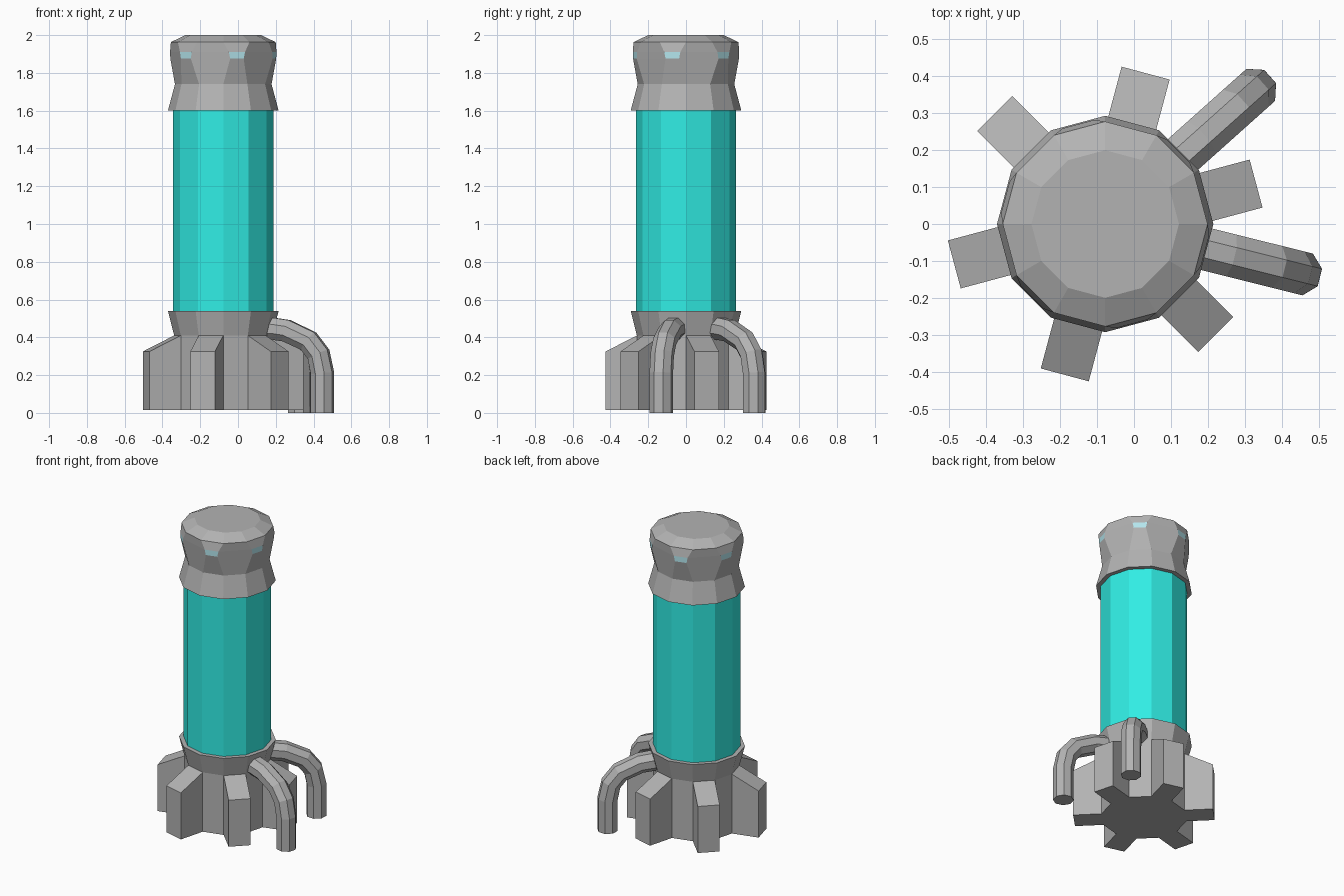
import bpy, bmesh
from math import cos, sin, radians, pi
from mathutils import Vector

if "Cube" in bpy.data.objects:
    bpy.data.objects.remove(bpy.data.objects["Cube"])

CENTRE = Vector((-0.078, 0, 0))


def material(name, rgb):
    m = bpy.data.materials.new(name)
    m.diffuse_color = (*rgb, 1)
    m.use_nodes = True
    m.node_tree.nodes["Principled BSDF"].inputs["Base Color"].default_value = m.diffuse_color
    return m


def finish(name, bm, mats=()):
    bmesh.ops.recalc_face_normals(bm, faces=bm.faces)
    me = bpy.data.meshes.new(name)
    bm.to_mesh(me)
    bm.free()
    for m in mats:
        me.materials.append(m)
    ob = bpy.data.objects.new(name, me)
    ob.location = CENTRE
    bpy.context.collection.objects.link(ob)
    return ob


def ring(z, even, odd=None):
    """12-gon from the face distances of its even and odd sides."""
    odd = even if odd is None else odd
    pts = []
    for j in range(12):
        a = radians(15 + 30 * j)
        here, prev = (even, odd) if j % 2 == 0 else (odd, even)
        t = (prev - here * cos(pi / 6)) / sin(pi / 6)
        pts.append(Vector((here * cos(a) + t * sin(a),
                           here * sin(a) - t * cos(a), z)))
    return pts


def loft(rings):
    """Skin rings of points, cap both ends; returns bmesh and face bands."""
    bm = bmesh.new()
    vs = [[bm.verts.new(p) for p in r] for r in rings]
    n = len(vs[0])
    bands = [[bm.faces.new((a[j], a[(j + 1) % n], b[(j + 1) % n], b[j]))
              for j in range(n)] for a, b in zip(vs, vs[1:])]
    bm.faces.new(vs[0][::-1])
    bm.faces.new(vs[-1])
    return bm, bands


teal = material("teal_glass", (0.03, 0.85, 0.78))
light = material("light_strip", (0.45, 0.78, 0.84))
grey = material("grey_metal", (0.45, 0.45, 0.45))

# base with flared collar; every second side is pulled out into a fin
bm, bands = loft([ring(0.015, 0.251), ring(0.41, 0.251), ring(0.54, 0.283)])
fins = bmesh.ops.extrude_discrete_faces(bm, faces=bands[0][::2])["faces"]
bm.normal_update()
for f in fins:
    c = f.calc_center_median()
    out = Vector((c.x, c.y, 0)).normalized() * 0.172
    for v in f.verts:
        v.co += out
        if v.co.z > 0.3:
            v.co.z = 0.325
finish("finned_base", bm, [grey])

# glass column
bm, _ = loft([ring(0.53, 0.256), ring(1.61, 0.256)])
finish("glass_column", bm, [teal])

# cap with recessed panels on even sides and light strips on odd sides
bm, bands = loft([
    ring(1.60, 0.283), ring(1.74, 0.247),
    ring(1.875, 0.261, 0.280), ring(1.91, 0.2645, 0.280),
    ring(1.963, 0.268), ring(2.0, 0.193)])
for f in bands[2][1::2]:
    f.material_index = 1
finish("cap", bm, [grey, light])

# two bent pipes running from the collar to the ground
PATH = [(0.23, 0.447), (0.275, 0.445), (0.345, 0.435), (0.465, 0.38),
        (0.52, 0.31), (0.541, 0.21), (0.541, 0)]
for name, angle in (("front_pipe", -14), ("back_pipe", 41.8)):
    a = radians(angle)
    out, side, up = Vector((cos(a), sin(a), 0)), Vector((-sin(a), cos(a), 0)), Vector((0, 0, 1))
    path = [out * r + up * z for r, z in PATH]
    rings = []
    for i, p in enumerate(path):
        d1 = (p - path[i - 1]).normalized() if i else Vector()
        d2 = (path[i + 1] - p).normalized() if i < len(path) - 1 else Vector()
        n = side.cross((d1 + d2).normalized())
        rings.append([p + 0.063 * (n * cos(t) + side * sin(t))
                      for t in (2 * pi * (k + 0.5) / 8 for k in range(8))])
    bm, _ = loft(rings)
    finish(name, bm, [grey])
